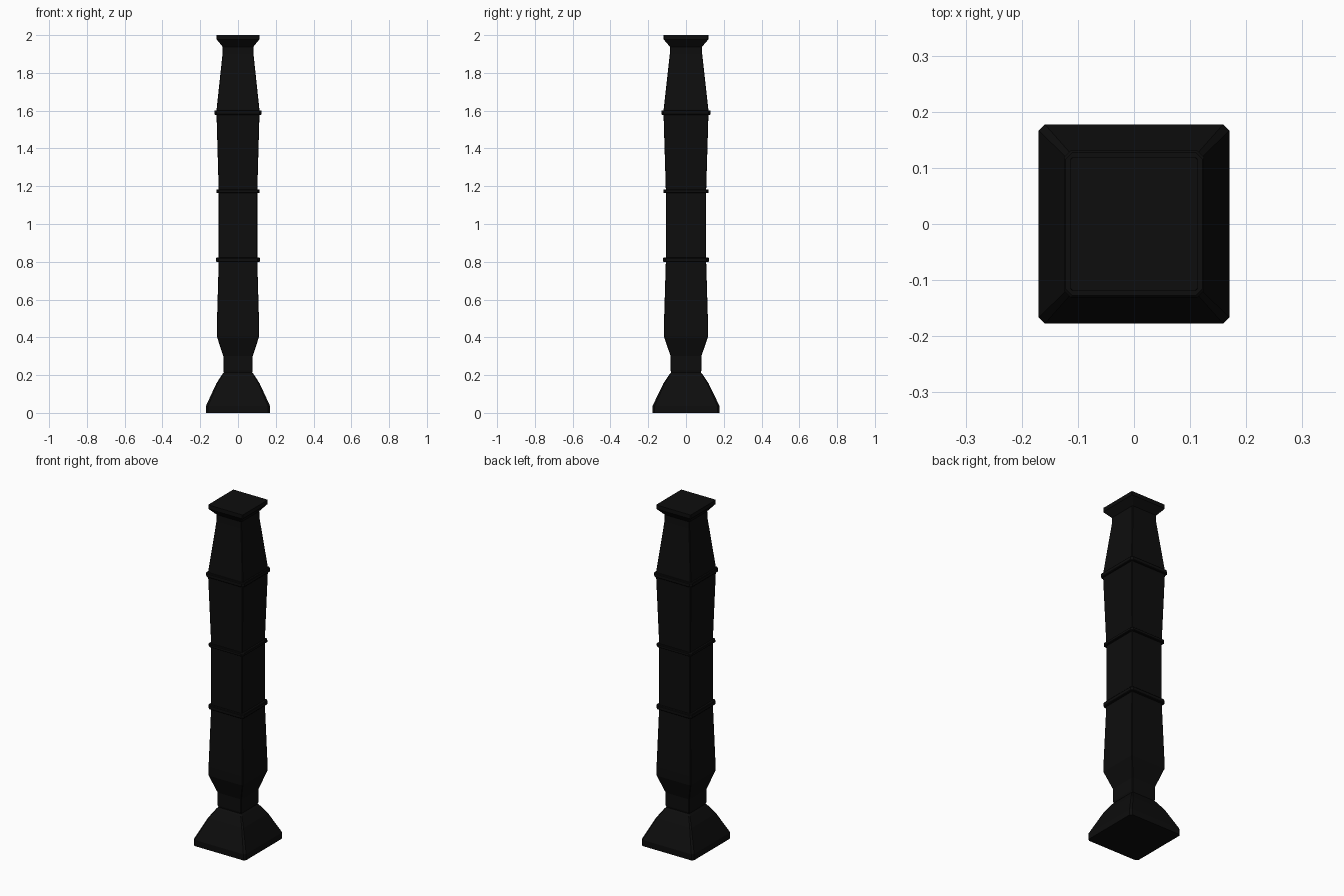
import bpy, bmesh

mat = bpy.data.materials.new("black")
mat.diffuse_color = (0.004, 0.004, 0.004, 1)
DEPTH = 1.045  # the post is slightly deeper than wide


def stack(name, rings):
    """Loft chamfered rectangles; each ring is (z, half width, chamfer)."""
    bm = bmesh.new()
    loops = []
    for z, w, c in rings:
        d = w * DEPTH
        pts = [(w, -d + c), (w, d - c), (w - c, d), (-w + c, d),
               (-w, d - c), (-w, -d + c), (-w + c, -d), (w - c, -d)]
        loops.append([bm.verts.new((x, y, z)) for x, y in pts])
    for a, b in zip(loops, loops[1:]):
        for i in range(8):
            j = (i + 1) % 8
            bm.faces.new((a[i], a[j], b[j], b[i]))
    bm.faces.new(loops[0][::-1])
    bm.faces.new(loops[-1])
    me = bpy.data.meshes.new(name)
    bm.to_mesh(me)
    bm.free()
    me.materials.append(mat)
    ob = bpy.data.objects.new(name, me)
    bpy.context.collection.objects.link(ob)


# flared foot
stack("foot", [(0, 0.17, 0.011), (0.036, 0.17, 0.011), (0.155, 0.115, 0.007),
               (0.205, 0.083, 0.005), (0.215, 0.074, 0.004)])

# neck and shaft
stack("shaft", [(0.21, 0.074, 0.003), (0.225, 0.078, 0.003), (0.30, 0.078, 0.003),
                (0.405, 0.112, 0.003), (0.46, 0.112, 0.003), (0.81, 0.102, 0.003),
                (1.17, 0.102, 0.003), (1.59, 0.114, 0.003), (1.61, 0.113, 0.003),
                (1.90, 0.082, 0.003), (1.945, 0.081, 0.003)])

# flared top cap
stack("cap", [(1.938, 0.081, 0.003), (1.977, 0.113, 0.003), (2.0, 0.113, 0.003)])

# thin raised bands
for i, (z, w, h) in enumerate([(0.81, 0.116, 0.012), (1.173, 0.115, 0.009),
                               (1.59, 0.125, 0.012)]):
    stack(f"band_{i + 1}", [(z - h, w - 0.003, 0.012), (z - h * 0.7, w, 0.012),
                            (z + h * 0.7, w, 0.012), (z + h, w - 0.003, 0.012)])
